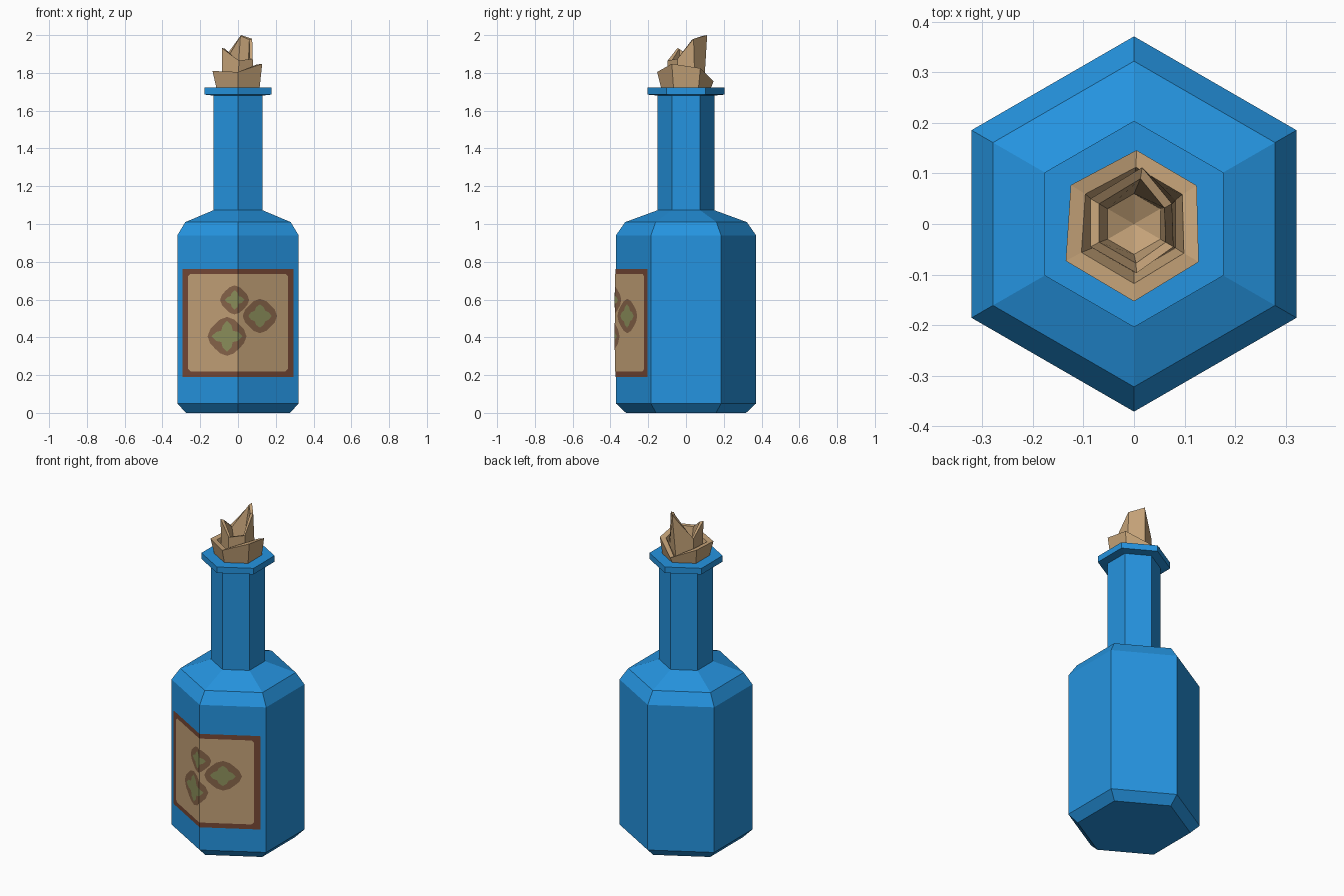
import bpy, bmesh, math

if "Cube" in bpy.data.objects:
    bpy.data.objects.remove(bpy.data.objects["Cube"])

def material(name, r, g, b):
    lin = lambda c: ((c / 255 + 0.055) / 1.055) ** 2.4
    m = bpy.data.materials.new(name)
    m.diffuse_color = (lin(r), lin(g), lin(b), 1)
    m.use_nodes = True
    m.node_tree.nodes["Principled BSDF"].inputs["Base Color"].default_value = m.diffuse_color
    return m

BLUE = material("blue glass", 37, 148, 224)
TAN = material("tan paper", 196, 162, 120)
BORDER = material("dark brown border", 118, 72, 54)
BROWN = material("brown print", 136, 101, 74)
GREEN = material("olive print", 142, 145, 92)

def finish(name, bm, mat):
    me = bpy.data.meshes.new(name)
    bm.to_mesh(me)
    bm.free()
    me.materials.append(mat)
    ob = bpy.data.objects.new(name, me)
    bpy.context.collection.objects.link(ob)
    return ob

def hexagon(r, z):
    # corners at the back, back left, front left, front, front right, back right
    return [(r * math.cos(math.radians(90 + 60 * k)),
             r * math.sin(math.radians(90 + 60 * k)), z) for k in range(6)]

def loft(name, rings, mat, tip=None):
    bm = bmesh.new()
    loops = [[bm.verts.new(p) for p in ring] for ring in rings]
    for a, b in zip(loops, loops[1:]):
        for i in range(6):
            j = (i + 1) % 6
            bm.faces.new((a[i], a[j], b[j], b[i]))
    bm.faces.new(loops[0][::-1])
    last = loops[-1]
    if tip:
        t = bm.verts.new(tip)
        for i in range(6):
            bm.faces.new((last[i], last[(i + 1) % 6], t))
    else:
        bm.faces.new(last)
    bmesh.ops.recalc_face_normals(bm, faces=bm.faces)
    return finish(name, bm, mat)

# Bottle body, neck and lip
R = 0.371
profile = [(0.318, 0), (R, 0.05), (R, 0.94), (0.322, 1.01), (0.15, 1.073),
           (0.15, 1.68), (0.204, 1.685), (0.204, 1.722)]
loft("bottle", [hexagon(r, z) for r, z in profile], BLUE)

# Crumpled paper stopper: an outer collar and a taller torn inner twist
def torn_cup(name, base_r, rim, wall, floor_r, floor_z, tip_z):
    inner = [(x * wall, y * wall, z - 0.004) for x, y, z in rim]
    loft(name, [hexagon(base_r, 1.72), rim, inner, hexagon(floor_r, floor_z)],
         TAN, (0, 0, tip_z))

torn_cup("paper_collar", 0.132,
         [(0.005, 0.146, 1.755), (-0.125, 0.077, 1.81), (-0.135, -0.073, 1.81),
          (0, -0.153, 1.805), (0.128, -0.075, 1.848), (0.124, 0.076, 1.825)],
         0.77, 0.095, 1.74, 1.73)
torn_cup("paper_twist", 0.095,
         [(0.016, 0.112, 2.0), (-0.086, 0.05, 1.86), (-0.086, -0.045, 1.932),
          (0.005, -0.097, 1.865), (0.078, -0.045, 1.875), (0.075, 0.04, 1.98)],
         0.8, 0.06, 1.80, 1.77)

# Label layers: flat outlines in x and z, folded over the front edge of the body
def label_layer(name, outline, centre, offset, mat):
    bm = bmesh.new()
    c = bm.verts.new((centre[0], 0, centre[1]))
    vs = [bm.verts.new((x, 0, z)) for x, z in outline]
    for i in range(len(vs)):
        bm.faces.new((c, vs[i], vs[(i + 1) % len(vs)]))
    bmesh.ops.bisect_plane(bm, geom=bm.verts[:] + bm.edges[:] + bm.faces[:],
                           dist=1e-5, plane_co=(0, 0, 0), plane_no=(1, 0, 0))
    for v in bm.verts:
        v.co.y = -R - offset + abs(v.co.x) * math.tan(math.radians(30))
    bm.normal_update()
    for f in bm.faces:
        if f.normal.y > 0:
            f.normal_flip()
    return finish(name, bm, mat)

def panel(hw, z0, z1, c):
    return [(-hw + c, z0), (hw - c, z0), (hw, z0 + c), (hw, z1 - c),
            (hw - c, z1), (-hw + c, z1), (-hw, z1 - c), (-hw, z0 + c)]

def blob(cx, cz, r, lobe, n=16):
    pts = []
    for i in range(n):
        a = 2 * math.pi * i / n
        q = r * (1 - lobe + lobe * math.cos(4 * a))
        pts.append((cx + q * math.cos(a), cz + q * math.sin(a)))
    return pts

label_layer("label_border", panel(0.294, 0.19, 0.763, 0.002), (0.01, 0.475), 0.002, BORDER)
label_layer("label_paper", panel(0.264, 0.22, 0.735, 0.012), (0.01, 0.475), 0.004, TAN)

# Printed leaves: brown patch with an olive centre
leaves = [(-0.018, 0.598, 0.077, 0.052, 0.22),
          (0.116, 0.513, 0.091, 0.062, 0.18),
          (-0.058, 0.405, 0.103, 0.082, 0.24)]
for i, (x, z, r, g, lobe) in enumerate(leaves):
    label_layer(f"leaf_patch_{i + 1}", blob(x, z, r, 0.06), (x, z), 0.006 + i * 0.0004, BROWN)
    label_layer(f"leaf_centre_{i + 1}", blob(x, z, g, lobe), (x, z), 0.0085, GREEN)
